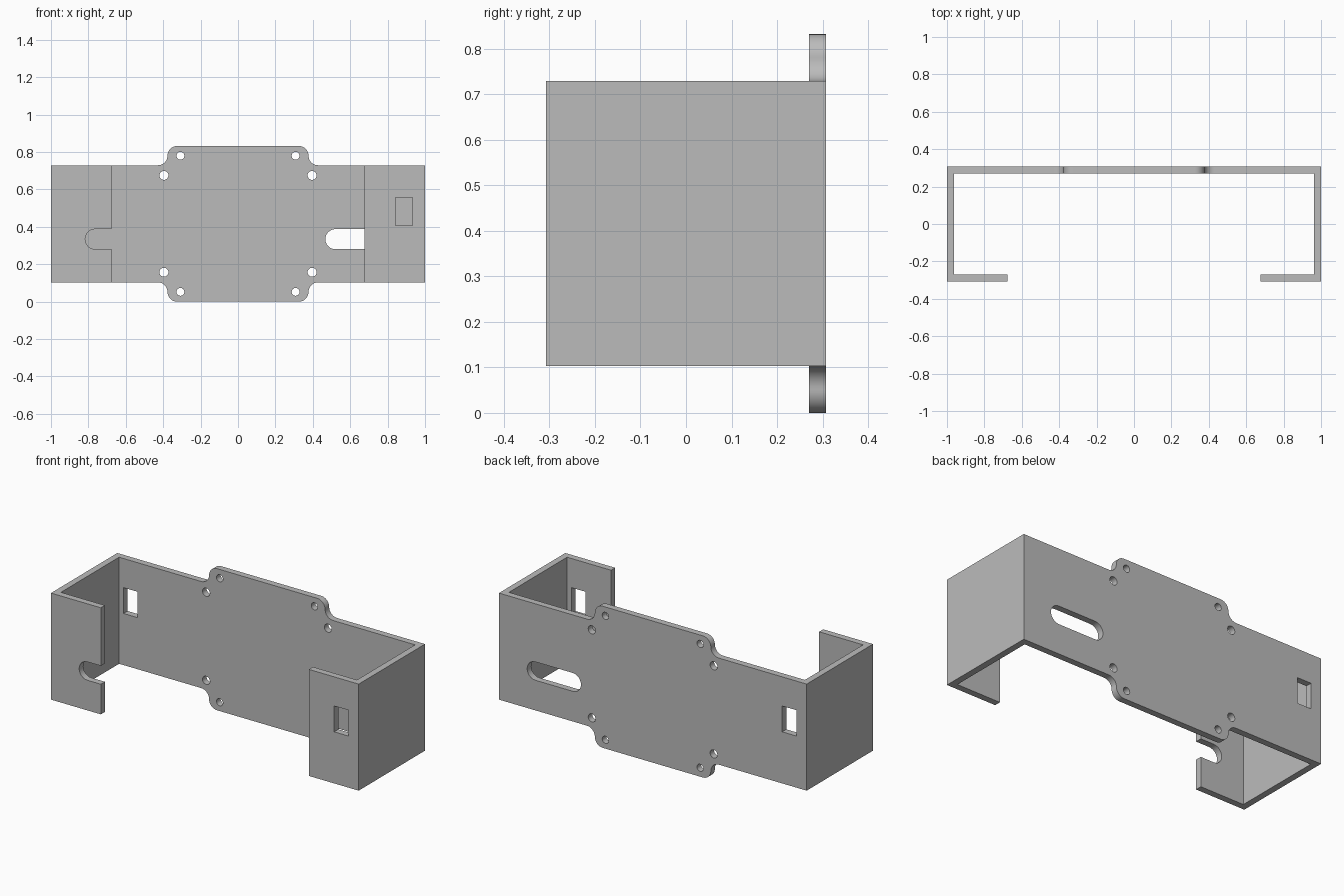
import bpy, bmesh
from math import sin, cos, pi, radians
from mathutils import Vector

if "Cube" in bpy.data.objects:
    bpy.data.objects.remove(bpy.data.objects["Cube"])

DEPTH = 0.308            # half depth
T = 0.038                # sheet thickness
MID = 0.416              # mid height
HALF = 0.313             # half height of the channel
TAB_X, TAB_H, R = 0.377, 0.416, 0.0515

grey = bpy.data.materials.new("plain grey")
grey.use_nodes = True
colour = (0.5, 0.5, 0.5, 1)
grey.diffuse_color = colour
grey.node_tree.nodes["Principled BSDF"].inputs["Base Color"].default_value = colour


def prism(name, points, start, sweep):
    """Extrude a closed outline of 3D points along the sweep vector."""
    bm = bmesh.new()
    face = bm.faces.new([bm.verts.new(Vector(p) + Vector(start)) for p in points])
    new = bmesh.ops.extrude_face_region(bm, geom=[face])["geom"]
    bmesh.ops.translate(bm, vec=sweep, verts=[v for v in new if isinstance(v, bmesh.types.BMVert)])
    bmesh.ops.recalc_face_normals(bm, faces=bm.faces)
    mesh = bpy.data.meshes.new(name)
    bm.to_mesh(mesh)
    bm.free()
    mesh.materials.append(grey)
    obj = bpy.data.objects.new(name, mesh)
    bpy.context.collection.objects.link(obj)
    return obj


def arc(cx, cz, r, a0, a1, n=12):
    angles = [radians(a0 + (a1 - a0) * i / n) for i in range(n + 1)]
    return [(cx + r * cos(a), cz + r * sin(a)) for a in angles]


def upright(name, outline, y0, y1):
    """Prism from an x-z outline, running from y0 to y1."""
    return prism(name, [(x, 0, z) for x, z in outline], (0, y0, 0), (0, y1 - y0, 0))


def combine(target, tool, operation):
    mod = target.modifiers.new(tool.name, "BOOLEAN")
    mod.operation, mod.solver, mod.object = operation, "EXACT", tool
    tool.hide_render = True
    bpy.context.view_layer.objects.active = target
    bpy.ops.object.modifier_apply(modifier=mod.name)
    bpy.data.objects.remove(tool)


# Back plate with a raised and lowered round-cornered tab
quarter = [(1, HALF)]
quarter += arc(TAB_X + R, HALF + R, R, 270, 180)
quarter += arc(TAB_X - R, TAB_H - R, R, 0, 90)
top = quarter + [(-x, z) for x, z in reversed(quarter)]
outline = top + [(x, -z) for x, z in reversed(top)]
bracket = upright("bracket", [(x, z + MID) for x, z in outline], DEPTH - T, DEPTH)

# Side walls with front flaps
for side, s in (("left", 1), ("right", -1)):
    path = [(1, DEPTH), (1, -DEPTH), (0.676, -DEPTH), (0.676, T - DEPTH),
            (1 - T, T - DEPTH), (1 - T, DEPTH)]
    arm = prism(side + "_arm", [(s * x, y, 0) for x, y in path],
                (0, 0, MID - HALF), (0, 0, 2 * HALF))
    combine(bracket, arm, "UNION")

# Screw holes
for sx in (-1, 1):
    for sz in (-1, 1):
        for x, z, r in ((0.396, 0.259, 0.024), (0.308, 0.364, 0.021)):
            hole = upright("screw_hole", arc(sx * x, MID + sz * z, r, 0, 345, 23), 0.2, 0.4)
            combine(bracket, hole, "DIFFERENCE")

# Rounded slot and switch window, on opposite ends front and back
for s, y0, y1 in ((1, 0.2, 0.4), (-1, -0.4, -0.2)):
    slot = arc(0.763, 0.334, 0.054, -90, 90) + arc(0.521, 0.334, 0.054, 90, 270)
    combine(bracket, upright("slot", [(s * x, z) for x, z in slot], y0, y1), "DIFFERENCE")
    window = [(0.841, 0.406), (0.933, 0.406), (0.933, 0.558), (0.841, 0.558)]
    combine(bracket, upright("window", [(-s * x, z) for x, z in window], y0, y1), "DIFFERENCE")

# Smooth curved edges, keep corners crisp
bpy.ops.object.select_all(action="DESELECT")
bracket.select_set(True)
bpy.context.view_layer.objects.active = bracket
bpy.ops.object.shade_smooth_by_angle(angle=radians(30))
